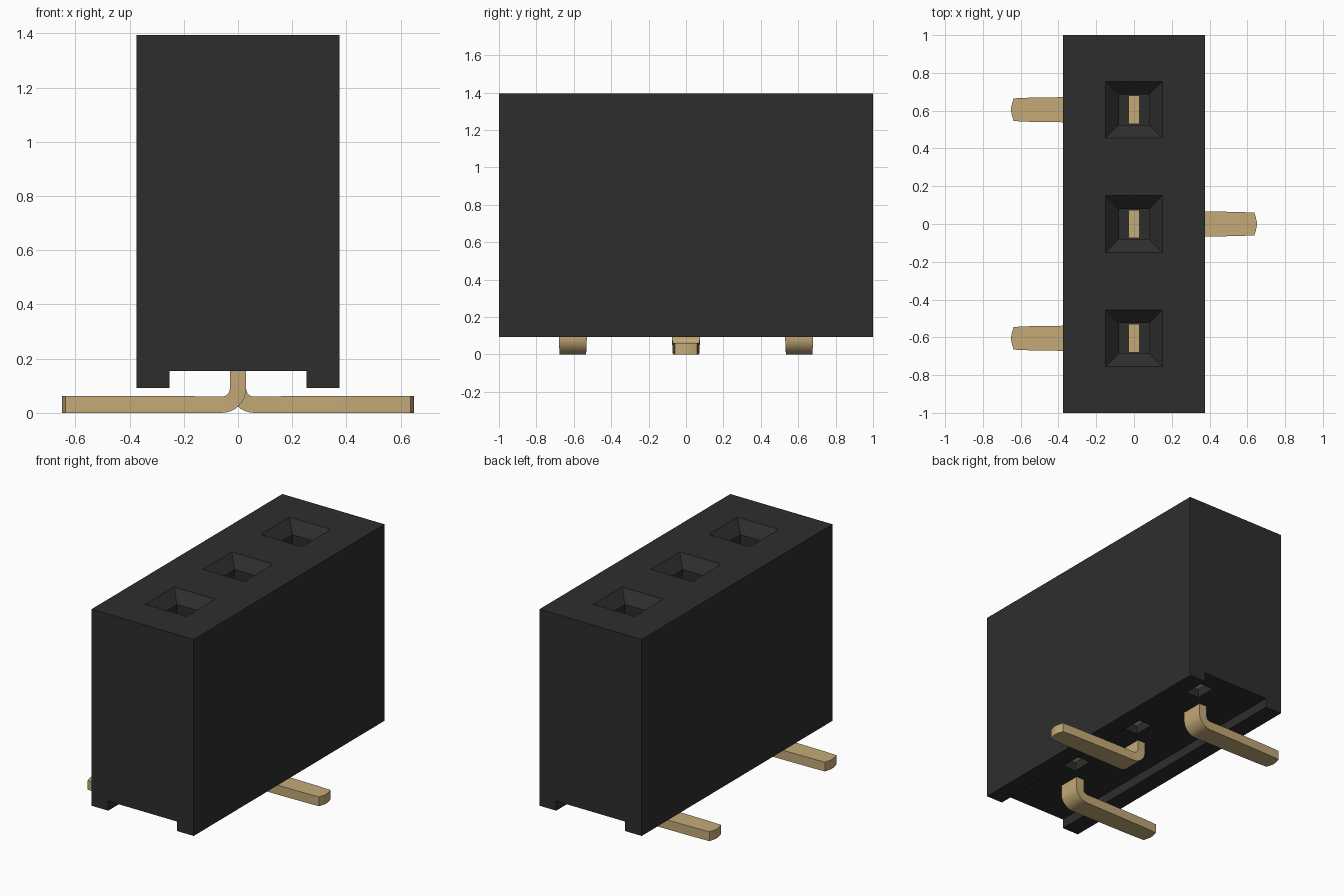
import bpy, bmesh, math

if "Cube" in bpy.data.objects:
    bpy.data.objects.remove(bpy.data.objects["Cube"], do_unlink=True)


def material(name, colour):
    m = bpy.data.materials.new(name)
    m.use_nodes = True
    m.diffuse_color = colour
    m.node_tree.nodes["Principled BSDF"].inputs["Base Color"].default_value = colour
    return m


BLACK = material("black_plastic", (0.027, 0.027, 0.027, 1))
GOLD = material("gold_metal", (0.55, 0.40, 0.185, 1))


def loft(name, rings, mat):
    """Join matching rings of points into a closed solid."""
    bm = bmesh.new()
    loops = [[bm.verts.new(p) for p in ring] for ring in rings]
    n = len(loops[0])
    for a, b in zip(loops, loops[1:]):
        for i in range(n):
            j = (i + 1) % n
            bm.faces.new((a[i], a[j], b[j], b[i]))
    bm.faces.new(loops[0])
    bm.faces.new(loops[-1])
    bmesh.ops.recalc_face_normals(bm, faces=bm.faces)
    mesh = bpy.data.meshes.new(name)
    bm.to_mesh(mesh)
    bm.free()
    mesh.materials.append(mat)
    obj = bpy.data.objects.new(name, mesh)
    bpy.context.collection.objects.link(obj)
    return obj


def rect(cx, cy, hx, hy, z):
    return [(cx - hx, cy - hy, z), (cx + hx, cy - hy, z),
            (cx + hx, cy + hy, z), (cx - hx, cy + hy, z)]


def cut(target, cutter):
    mod = target.modifiers.new("cut", 'BOOLEAN')
    mod.operation = 'DIFFERENCE'
    mod.solver = 'EXACT'
    mod.object = cutter
    bpy.context.view_layer.objects.active = target
    bpy.ops.object.modifier_apply(modifier=mod.name)
    bpy.data.objects.remove(cutter, do_unlink=True)


# Housing: block with a channel along the underside
TOP, FLOOR, FOOT = 1.395, 0.155, 0.092
profile = [(-0.375, FOOT), (-0.252, FOOT), (-0.252, FLOOR), (0.252, FLOOR),
           (0.252, FOOT), (0.375, FOOT), (0.375, TOP), (-0.375, TOP)]
housing = loft("housing", [[(x, y, z) for x, z in profile] for y in (-1, 1)], BLACK)

POSITIONS = {"front": (-0.605, -1), "middle": (0.0, 1), "back": (0.605, -1)}


def contact(name, y, side):
    """Upright blade that bends into a flat foot with a rounded tip."""
    # stations: outer point, inner point, half width
    stations = [((0.03, 0.85), (-0.03, 0.85), 0.075)]
    for i in range(9):
        a = math.radians(90 * i / 8)
        c, s = math.cos(a), math.sin(a)
        stations.append(((-0.06 + 0.09 * c, 0.09 - 0.09 * s),
                         (-0.06 + 0.03 * c, 0.09 - 0.03 * s), 0.075 - 0.005 * i / 8))
    for x, w in ((-0.2, 0.069), (-0.55, 0.064), (-0.637, 0.06), (-0.645, 0.035), (-0.65, 0.012)):
        stations.append(((x, 0), (x, 0.062), w))
    rings = []
    for (ox, oz), (ix, iz), w in stations:
        ox, ix = -side * ox, -side * ix
        rings.append([(ox, y - w, oz), (ox, y + w, oz), (ix, y + w, iz), (ix, y - w, iz)])
    obj = loft(name, rings, GOLD)
    bpy.ops.object.select_all(action='DESELECT')
    obj.select_set(True)
    bpy.context.view_layer.objects.active = obj
    bpy.ops.object.shade_smooth_by_angle(angle=math.radians(25))


for label, (y, side) in POSITIONS.items():
    # Funnel mouth leading into a square socket
    cut(housing, loft("socket_cutter", [
        rect(0, y, 0.229, 0.229, TOP + 0.079), rect(0, y, 0.15, 0.15, TOP),
        rect(0, y, 0.08, 0.08, TOP - 0.07), rect(0, y, 0.08, 0.08, 0.45)], BLACK))
    # Small pocket in the channel floor with a metal plate inside
    px, py = 0.155, y + 0.2
    cut(housing, loft("pocket_cutter", [
        rect(px, py, 0.07, 0.07, 0.13), rect(px, py, 0.07, 0.07, 0.215)], BLACK))
    loft(label + "_pocket_plate", [
        rect(px, py, 0.065, 0.065, 0.209), rect(px, py, 0.065, 0.065, 0.2155)], GOLD)
    contact(label + "_contact", y, side)
